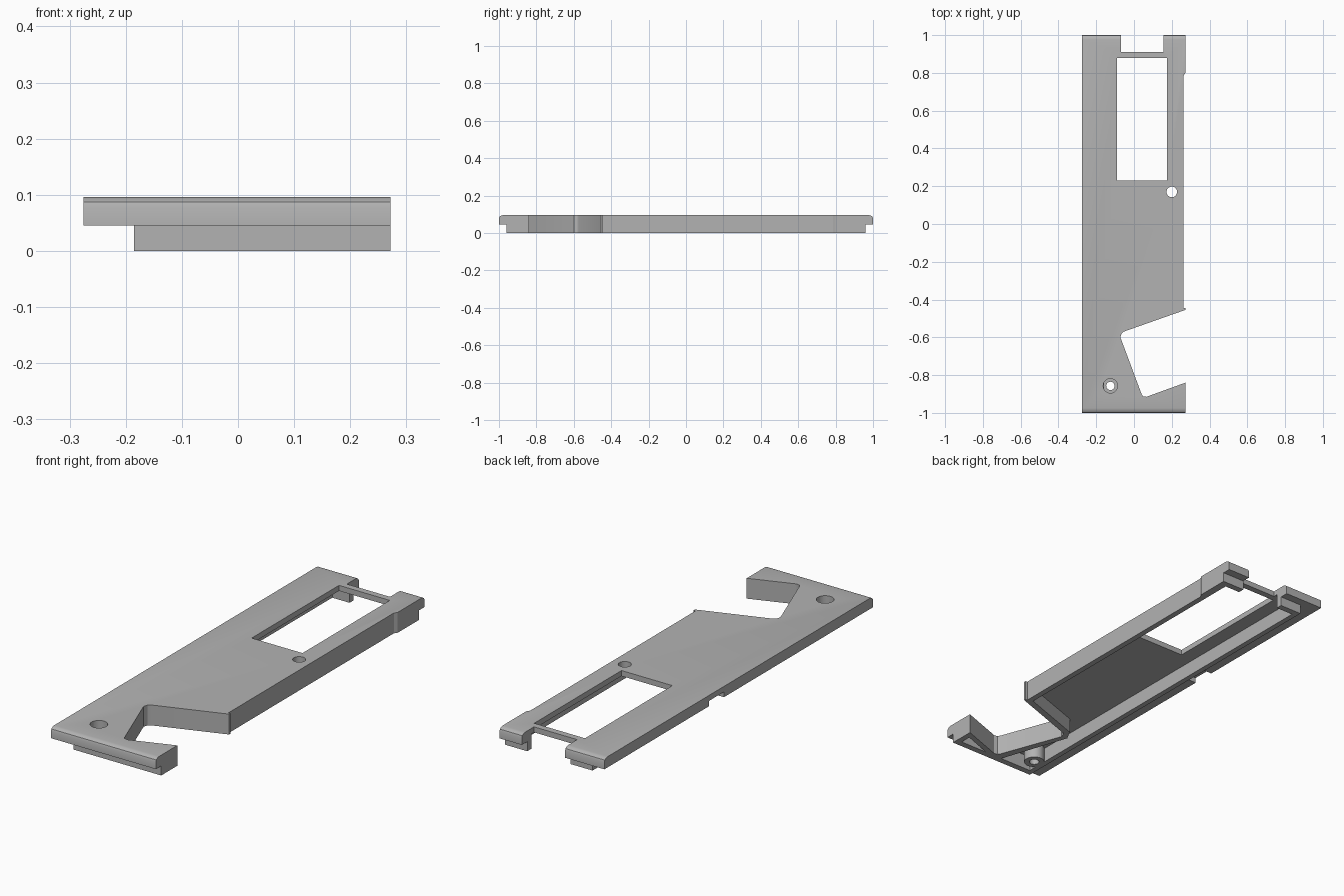
import bpy, bmesh, math
from mathutils import Vector, Matrix

cube = bpy.data.objects.get("Cube")
if cube:
    bpy.data.objects.remove(cube, do_unlink=True)

grey = bpy.data.materials.new("plain grey")
grey.use_nodes = True
grey.diffuse_color = (0.45, 0.45, 0.45, 1)
grey.node_tree.nodes["Principled BSDF"].inputs["Base Color"].default_value = grey.diffuse_color

TOP, SKIN, LIP = 0.096, 0.07, 0.045    # top face, underside of skin, underside of lip
LEFT, RIGHT, FOOT = -0.275, 0.272, -0.185


def finish(bm, name):
    bmesh.ops.recalc_face_normals(bm, faces=bm.faces)
    mesh = bpy.data.meshes.new(name)
    bm.to_mesh(mesh)
    bm.free()
    mesh.materials.append(grey)
    obj = bpy.data.objects.new(name, mesh)
    bpy.context.collection.objects.link(obj)
    return obj


def extrude(name, points, direction):
    bm = bmesh.new()
    face = bm.faces.new([bm.verts.new(p) for p in points])
    new = bmesh.ops.extrude_face_region(bm, geom=[face])["geom"]
    bmesh.ops.translate(bm, vec=direction,
                        verts=[v for v in new if isinstance(v, bmesh.types.BMVert)])
    return finish(bm, name)


def prism(name, outline, z0, z1):
    return extrude(name, [(x, y, z0) for x, y in outline], (0, 0, z1 - z0))


def rect(x0, x1, y0, y1):
    return [(x0, y0), (x1, y0), (x1, y1), (x0, y1)]


def circle(x, y, r, n=32):
    return [(x + r * math.cos(math.tau * i / n), y + r * math.sin(math.tau * i / n))
            for i in range(n)]


# Shell: end profile with stepped foot and rounded upper edges, swept across x
half = [(0.96, 0), (0.96, LIP), (1, LIP)]
for i in range(4):
    a = math.radians(30 * i)
    half.append((0.975 + 0.025 * math.cos(a), 0.078 + 0.018 * math.sin(a)))
profile = half + [(-y, z) for y, z in reversed(half)]
shell = extrude("cover_shell", [(LEFT, y, z) for y, z in profile], (RIGHT - LEFT, 0, 0))

# Cutters: overhang, side notch, pockets, openings and holes
lo, hi = -0.1, 0.2
cutters = [
    prism("overhang_cut", rect(-0.4, FOOT, -1.1, 1.1), lo, LIP),
    prism("side_notch_cut", rect(-0.4, FOOT, 0.11, 0.22), lo, SKIN),
    prism("main_pocket_cut", [(0.235, 0.93), (-0.16, 0.93), (-0.16, -0.93), (0.01, -0.93),
                              (-0.102, -0.595), (-0.075, -0.545), (0.235, -0.436)], lo, SKIN),
    prism("corner_pocket_cut", [(0.245, -0.93), (0.245, -0.877), (0.1, -0.93)], lo, SKIN),
    prism("angled_opening_cut", [(0.3, -0.445), (-0.055, -0.57), (-0.066, -0.58),
                                 (-0.072, -0.6), (0.04, -0.9), (0.048, -0.912),
                                 (0.065, -0.915), (0.3, -0.83)], lo, hi),
    prism("window_cut", rect(-0.09, 0.175, 0.23, 0.88), lo, hi),
    prism("end_slot_cut", rect(-0.07, 0.155, 0.91, 1.1), lo, hi),
    prism("side_recess_cut", [(0.262, -0.445), (0.3, -0.445), (0.3, 0.8),
                              (0.272, 0.8), (0.262, 0.785)], lo, hi),
    prism("small_hole_cut", circle(0.2, 0.17, 0.028), lo, hi),
    prism("screw_hole_cut", circle(-0.125, -0.857, 0.038), SKIN - 0.01, hi),
]
for cutter in cutters:
    cutter.hide_render = True
    mod = shell.modifiers.new(cutter.name, "BOOLEAN")
    mod.operation = "DIFFERENCE"
    mod.solver = "EXACT"
    mod.object = cutter

# Apply the cuts and drop the cutters
graph = bpy.context.evaluated_depsgraph_get()
result = bpy.data.meshes.new_from_object(shell.evaluated_get(graph))
shell.modifiers.clear()
shell.data = result
result.materials.clear()
result.materials.append(grey)
for cutter in cutters:
    bpy.data.objects.remove(cutter, do_unlink=True)

# Screw boss: lathed tube with a counterbore
bm = bmesh.new()
ring = [(0.022, 0), (0.046, 0), (0.046, SKIN), (0.038, SKIN), (0.038, 0.05), (0.022, 0.05)]
verts = [bm.verts.new((r, 0, z)) for r, z in ring]
edges = [bm.edges.new((verts[i - 1], verts[i])) for i in range(len(verts))]
bmesh.ops.spin(bm, geom=verts + edges, cent=(0, 0, 0), axis=(0, 0, 1),
               angle=math.tau, steps=32, use_merge=True)
bmesh.ops.remove_doubles(bm, verts=bm.verts, dist=0.0001)
bmesh.ops.translate(bm, verts=bm.verts, vec=(-0.125, -0.857, 0))
boss = finish(bm, "screw_boss")

# Smooth the curved walls, keep hard edges sharp
for obj in (shell, boss):
    bpy.ops.object.select_all(action="DESELECT")
    obj.select_set(True)
    bpy.context.view_layer.objects.active = obj
    bpy.ops.object.shade_smooth_by_angle(angle=math.radians(25))
